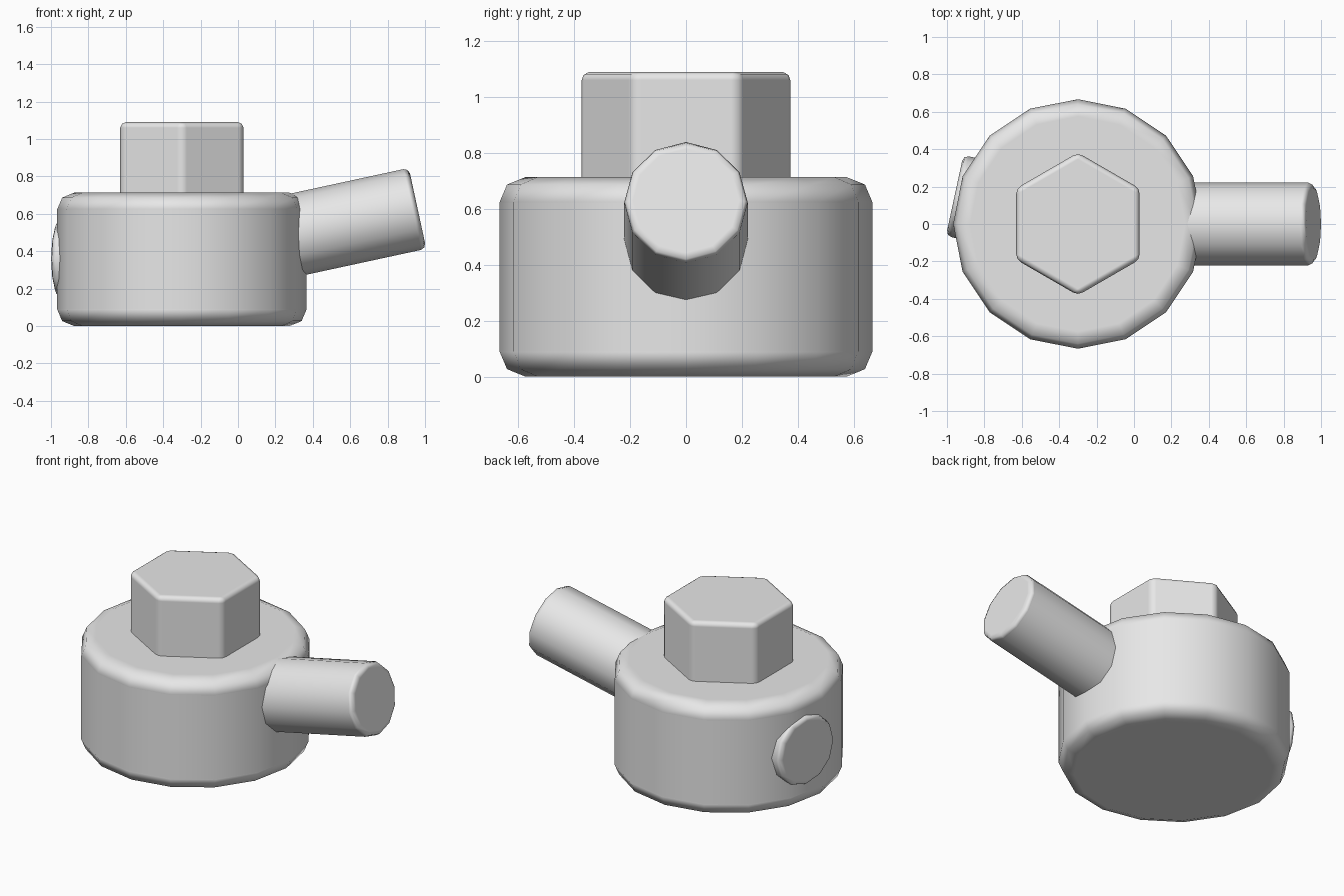
import bpy
import bmesh
from math import sin, cos, tau, radians
from mathutils import Vector

if "Cube" in bpy.data.objects:
    bpy.data.objects.remove(bpy.data.objects["Cube"], do_unlink=True)

grey = bpy.data.materials.new("plain_grey")
grey.use_nodes = True
grey.diffuse_color = (0.8, 0.8, 0.8, 1)
grey.node_tree.nodes["Principled BSDF"].inputs["Base Color"].default_value = (0.8, 0.8, 0.8, 1)


def rounded_prism(name, sides, radius, start, end, bevel):
    """Regular prism from start to end, with a rounded edge."""
    start, end = Vector(start), Vector(end)
    axis = end - start
    bm = bmesh.new()
    ring = [bm.verts.new((radius * sin(tau * i / sides), radius * cos(tau * i / sides), 0))
            for i in range(sides)]
    base = bm.faces.new(ring)
    top = bmesh.ops.extrude_face_region(bm, geom=[base])["geom"]
    moved = [v for v in top if isinstance(v, bmesh.types.BMVert)]
    bmesh.ops.translate(bm, verts=moved, vec=(0, 0, axis.length))
    bmesh.ops.recalc_face_normals(bm, faces=bm.faces)
    for face in bm.faces:
        face.smooth = True
    mesh = bpy.data.meshes.new(name)
    bm.to_mesh(mesh)
    bm.free()
    mesh.materials.append(grey)
    obj = bpy.data.objects.new(name, mesh)
    bpy.context.collection.objects.link(obj)
    obj.location = start
    if axis.xy.length > 0.001:
        obj.rotation_euler = axis.to_track_quat('Z', 'Y').to_euler()
    mod = obj.modifiers.new("rounded_edges", 'BEVEL')
    mod.width = bevel
    mod.segments = 2
    mod.limit_method = 'ANGLE'
    mod.angle_limit = radians(40)
    mod.harden_normals = True
    return obj


# Round main body and the hexagonal head on top
body_x = -0.3
rounded_prism("body", 16, 0.667, (body_x, 0, 0), (body_x, 0, 0.713), 0.09)
rounded_prism("hex_head", 6, 0.381, (body_x, 0, 0.5), (body_x, 0, 1.09), 0.03)

# Handle rising to the left side
tip = Vector((0.96, 0, 0.629))
tilt = radians(12.2)
rounded_prism("handle", 12, 0.221, tip - 1.1 * Vector((cos(tilt), 0, sin(tilt))), tip, 0.03)

# Short round plug on the right side, turned slightly to the back
plug_end = Vector((-0.959, 0.152, 0.36))
rounded_prism("side_plug", 12, 0.221, plug_end + 0.4 * Vector((cos(tilt), -sin(tilt), 0)),
              plug_end, 0.03)
